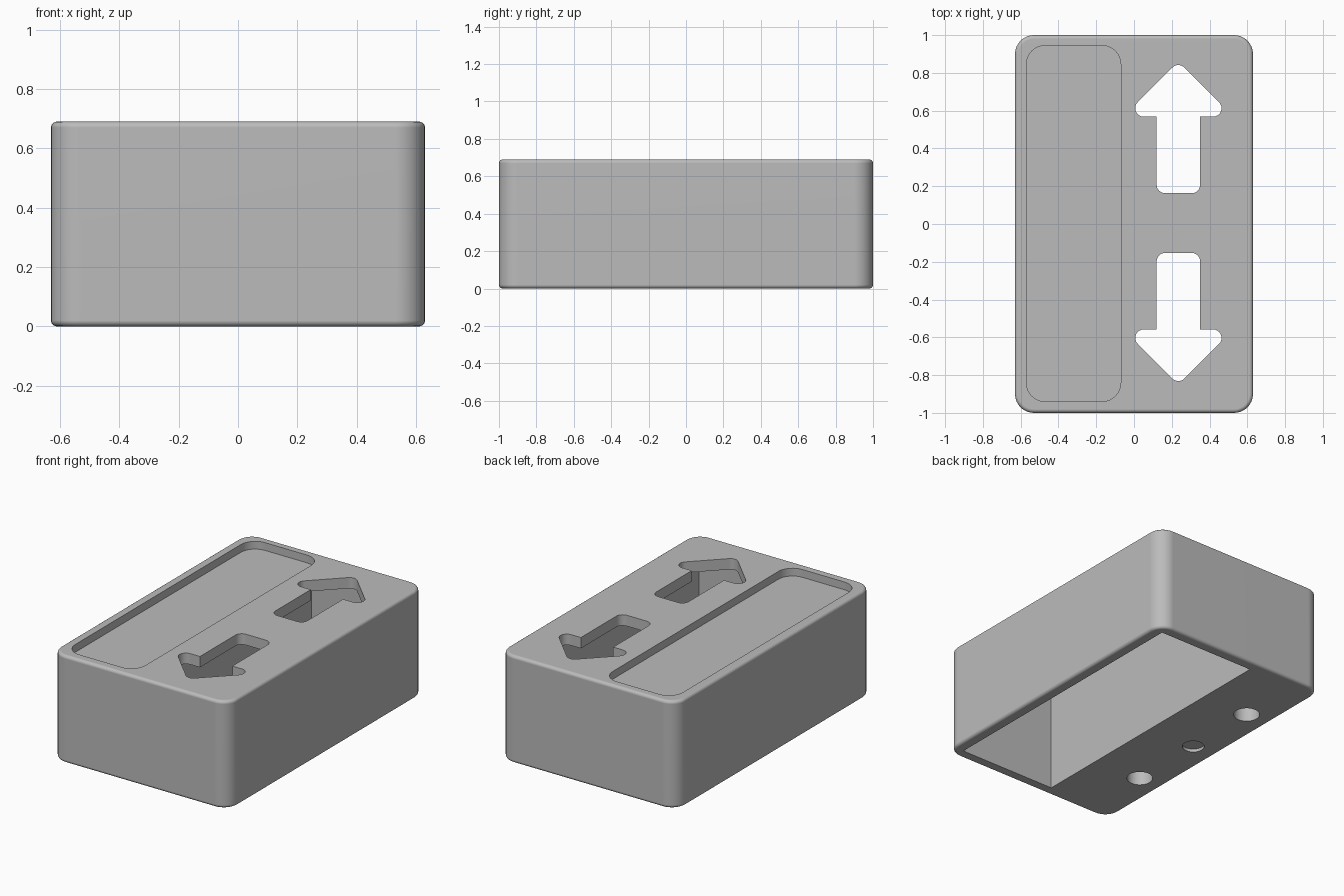
import bpy, bmesh, math
from mathutils import Vector

cube = bpy.data.objects.get("Cube")
if cube:
    bpy.data.objects.remove(cube, do_unlink=True)

# Single plain grey material
grey = bpy.data.materials.new("plain_grey")
grey.use_nodes = True
colour = (0.5, 0.5, 0.5, 1)
grey.diffuse_color = colour
grey.node_tree.nodes["Principled BSDF"].inputs["Base Color"].default_value = colour


def rounded(corners, steps=8):
    """Outline from (x, y, radius) corners, each replaced by a tangent arc."""
    outline = []
    for i, (x, y, r) in enumerate(corners):
        p = Vector((x, y))
        if r == 0:
            outline.append(p)
            continue
        a = (Vector(corners[i - 1][:2]) - p).normalized()
        b = (Vector(corners[(i + 1) % len(corners)][:2]) - p).normalized()
        half = a.angle(b) / 2
        centre = p + (a + b).normalized() * r / math.sin(half)
        start = p + a * r / math.tan(half) - centre
        end = p + b * r / math.tan(half) - centre
        sweep = math.atan2(start.cross(end), start.dot(end))
        for k in range(steps + 1):
            t = sweep * k / steps
            c, s = math.cos(t), math.sin(t)
            outline.append(centre + Vector((start.x * c - start.y * s,
                                            start.x * s + start.y * c)))
    return outline


def rectangle(x0, x1, y0, y1, r):
    return rounded([(x0, y0, r), (x1, y0, r), (x1, y1, r), (x0, y1, r)])


def circle(x, y, r, sides=32):
    return [Vector((x + r * math.cos(math.tau * k / sides),
                    y + r * math.sin(math.tau * k / sides))) for k in range(sides)]


def prism(name, outline, z0, z1):
    bm = bmesh.new()
    face = bm.faces.new([bm.verts.new((p.x, p.y, z0)) for p in outline])
    top = bmesh.ops.extrude_face_region(bm, geom=[face])["geom"]
    bmesh.ops.translate(bm, vec=(0, 0, z1 - z0),
                        verts=[g for g in top if isinstance(g, bmesh.types.BMVert)])
    bmesh.ops.recalc_face_normals(bm, faces=bm.faces)
    mesh = bpy.data.meshes.new(name)
    bm.to_mesh(mesh)
    bm.free()
    mesh.materials.append(grey)
    obj = bpy.data.objects.new(name, mesh)
    bpy.context.collection.objects.link(obj)
    return obj


# Body block with softened top and bottom rims
HEIGHT = 0.69
body = prism("body", rectangle(-0.63, 0.63, -1, 1, 0.1), 0, HEIGHT)
rim = body.modifiers.new("rim", "BEVEL")
rim.width, rim.segments = 0.02, 4
rim.limit_method, rim.angle_limit = "ANGLE", math.radians(60)

# Long tray in the top and deep pocket underneath
cutters = [
    prism("tray_cutter", rectangle(-0.57, -0.07, -0.94, 0.945, 0.1), HEIGHT - 0.05, 1),
    prism("pocket_cutter", rectangle(-0.13, 0.56, -0.93, 0.93, 0), -0.2, 0.62),
]

# Pair of arrow openings pointing away from each other
MID_X, R = 0.235, 0.045
side = [(0.292, 0.565, R), (0.115, 0.565, 0), (0.115, 0.16, R)]
arrow = [(0, 0.857, R)] + side + [(-x, y, r) for x, y, r in reversed(side)]
for name, sign in (("back", 1), ("front", -1)):
    outline = rounded([(MID_X + x, 0.005 + sign * (y - 0.005 + 0.003), r) for x, y, r in arrow])
    cutters.append(prism(name + "_arrow_cutter", outline, 0.4, 1))

# Round sockets in the underside
for name, y, r, depth in (("back", 0.5, 0.078, 0.3), ("middle", 0, 0.066, 0.02),
                          ("front", -0.5, 0.078, 0.3)):
    cutters.append(prism(name + "_socket_cutter", circle(-0.465, y, r), -0.2, depth))

bpy.ops.object.select_all(action="DESELECT")
bpy.context.view_layer.objects.active = body
body.select_set(True)
for cutter in cutters:
    cutter.hide_render = True
    cut = body.modifiers.new(cutter.name, "BOOLEAN")
    cut.object, cut.operation, cut.solver = cutter, "DIFFERENCE", "EXACT"
for modifier in list(body.modifiers):
    bpy.ops.object.modifier_apply(modifier=modifier.name)
for cutter in cutters:
    bpy.data.objects.remove(cutter, do_unlink=True)

# Smooth fillets, crisp cut edges
bpy.ops.object.shade_smooth_by_angle(angle=math.radians(35))
weighted = body.modifiers.new("flat_face_normals", "WEIGHTED_NORMAL")
weighted.keep_sharp = True
